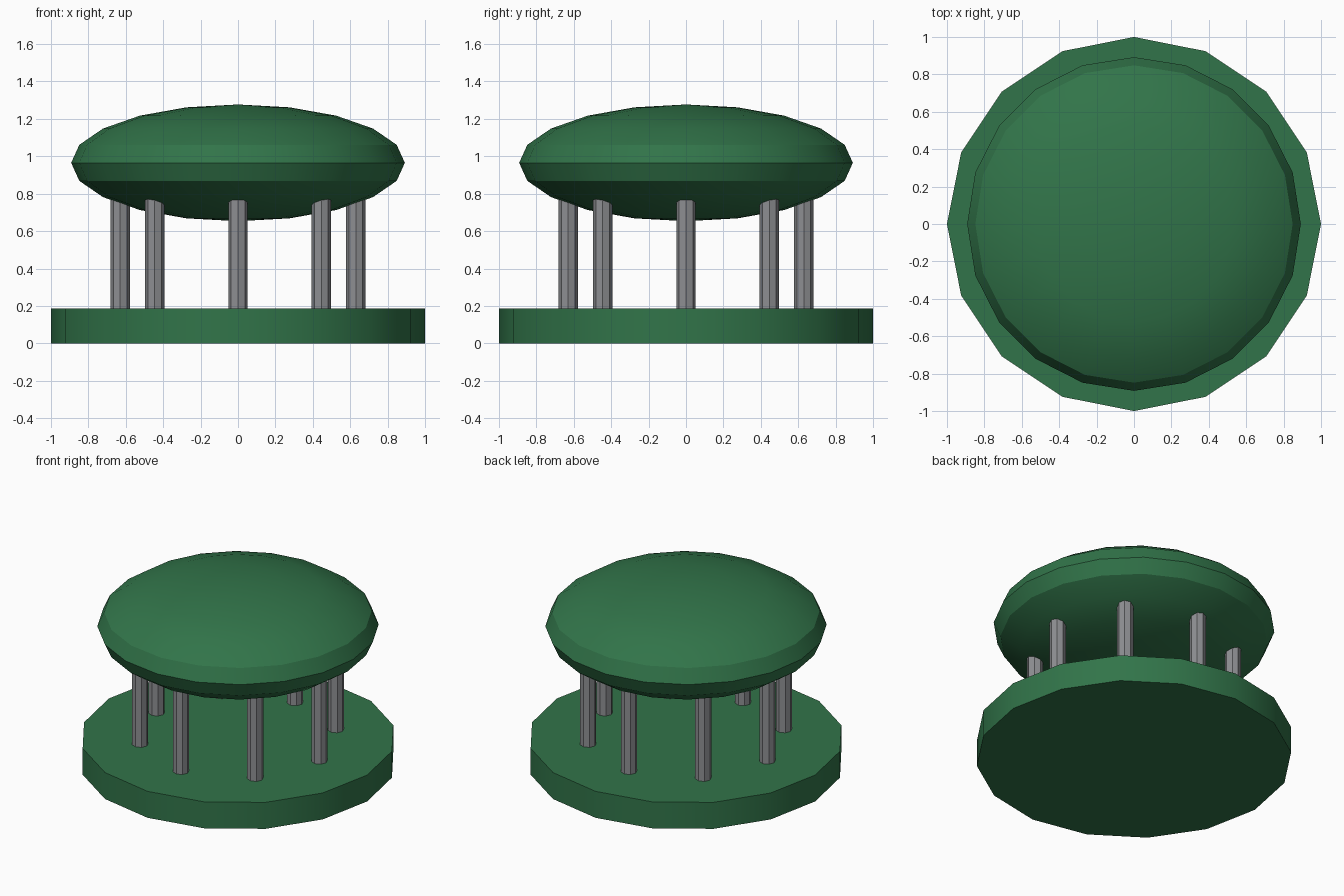
import bpy
from math import radians, sin, cos, tau

cube = bpy.data.objects.get("Cube")
if cube:
    bpy.data.objects.remove(cube, do_unlink=True)


def make_material(name, color):
    mat = bpy.data.materials.new(name)
    mat.use_nodes = True
    mat.diffuse_color = color
    mat.node_tree.nodes["Principled BSDF"].inputs["Base Color"].default_value = color
    return mat


green = make_material("dark green", (0.031, 0.175, 0.067, 1))
grey = make_material("steel grey", (0.27, 0.275, 0.29, 1))


def finish(name, mat, angle):
    obj = bpy.context.object
    obj.name = obj.data.name = name
    obj.data.materials.append(mat)
    bpy.ops.object.shade_smooth_by_angle(angle=radians(angle))
    return obj


def cylinder(name, mat, sides, radius, bottom, top, x=0, y=0):
    bpy.ops.mesh.primitive_cylinder_add(
        vertices=sides, radius=radius, depth=top - bottom,
        location=(x, y, (bottom + top) / 2))
    return finish(name, mat, 30)


# Base disc
cylinder("base", green, 16, 1.0, 0, 0.185)

# Ring of pillars, running up into the underside of the top
PILLARS = 8
for i in range(PILLARS):
    a = tau * i / PILLARS
    cylinder(f"pillar_{i + 1}", grey, 8, 0.052, 0.17, 0.85,
             0.63 * cos(a), 0.63 * sin(a))

# Flattened ellipsoid top
bpy.ops.mesh.primitive_uv_sphere_add(segments=20, ring_count=10, radius=1,
                                     location=(0, 0, 0.965))
bpy.context.object.scale = (0.892, 0.892, 0.312)
bpy.ops.object.transform_apply(location=False, rotation=False, scale=True)
finish("domed_top", green, 28)
